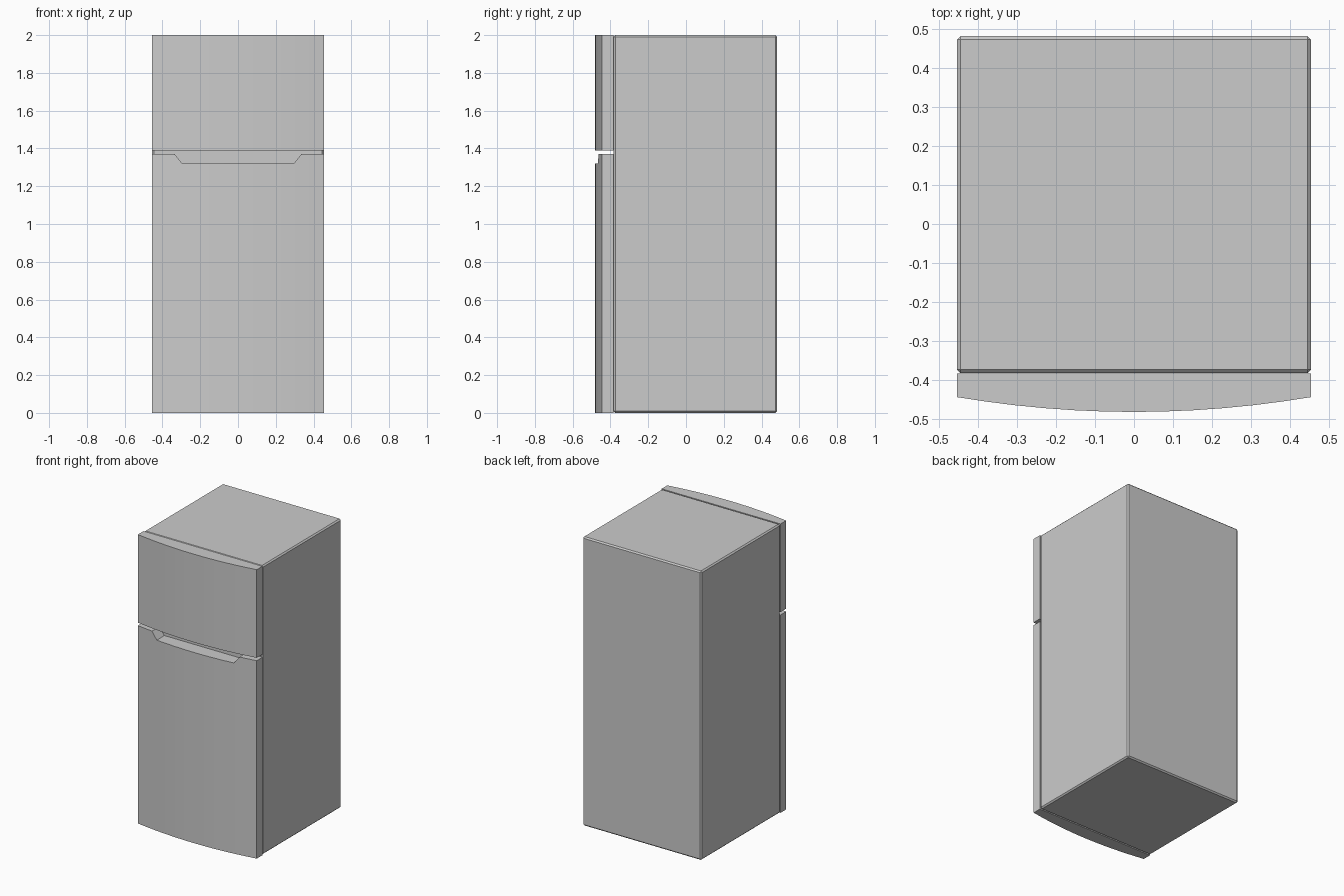
import bpy, bmesh

if "Cube" in bpy.data.objects:
    bpy.data.objects.remove(bpy.data.objects["Cube"])

HALF_W = 0.455      # half width of body and doors
DOOR_BACK = -0.384
DOOR_EDGE = -0.445  # door front at its sides
DOOR_BULGE = 0.038  # extra depth of the door at the centre


def prism(name, points, extrude):
    """Extrude a closed planar outline along a vector."""
    bm = bmesh.new()
    face = bm.faces.new([bm.verts.new(p) for p in points])
    res = bmesh.ops.extrude_face_region(bm, geom=[face])
    verts = [g for g in res["geom"] if isinstance(g, bmesh.types.BMVert)]
    bmesh.ops.translate(bm, verts=verts, vec=extrude)
    bmesh.ops.recalc_face_normals(bm, faces=bm.faces)
    mesh = bpy.data.meshes.new(name)
    bm.to_mesh(mesh)
    bm.free()
    ob = bpy.data.objects.new(name, mesh)
    bpy.context.collection.objects.link(ob)
    return ob


def door(name, z0, z1, segments=12):
    """Door slab with a gently bowed front."""
    pts = [(HALF_W, DOOR_BACK, z0), (-HALF_W, DOOR_BACK, z0)]
    for i in range(segments + 1):
        t = -1 + 2 * i / segments
        pts.append((t * HALF_W, DOOR_EDGE - DOOR_BULGE * (1 - t * t), z0))
    return prism(name, pts, (0, 0, z1 - z0))


# Cabinet body with small chamfers
y0, y1 = -0.383, 0.483
body = prism("cabinet_body",
             [(-HALF_W, y0, 0), (HALF_W, y0, 0), (HALF_W, y1, 0), (-HALF_W, y1, 0)],
             (0, 0, 2))
bevel = body.modifiers.new("chamfer", "BEVEL")
bevel.width = 0.009
bevel.segments = 1

# Freezer door above, main door below
door("freezer_door", 1.39, 2.0)
main_door = door("main_door", 0.0, 1.37)

# Handle recess: tapered notch through the top of the main door
notch = prism("handle_notch_cutter",
              [(-0.295, -0.6, 1.32), (0.295, -0.6, 1.32),
               (0.375, -0.6, 1.42), (-0.375, -0.6, 1.42)],
              (0, 0.25, 0))
notch.hide_render = True
notch.hide_set(True)
cut = main_door.modifiers.new("handle_recess", "BOOLEAN")
cut.operation = "DIFFERENCE"
cut.solver = "EXACT"
cut.object = notch
